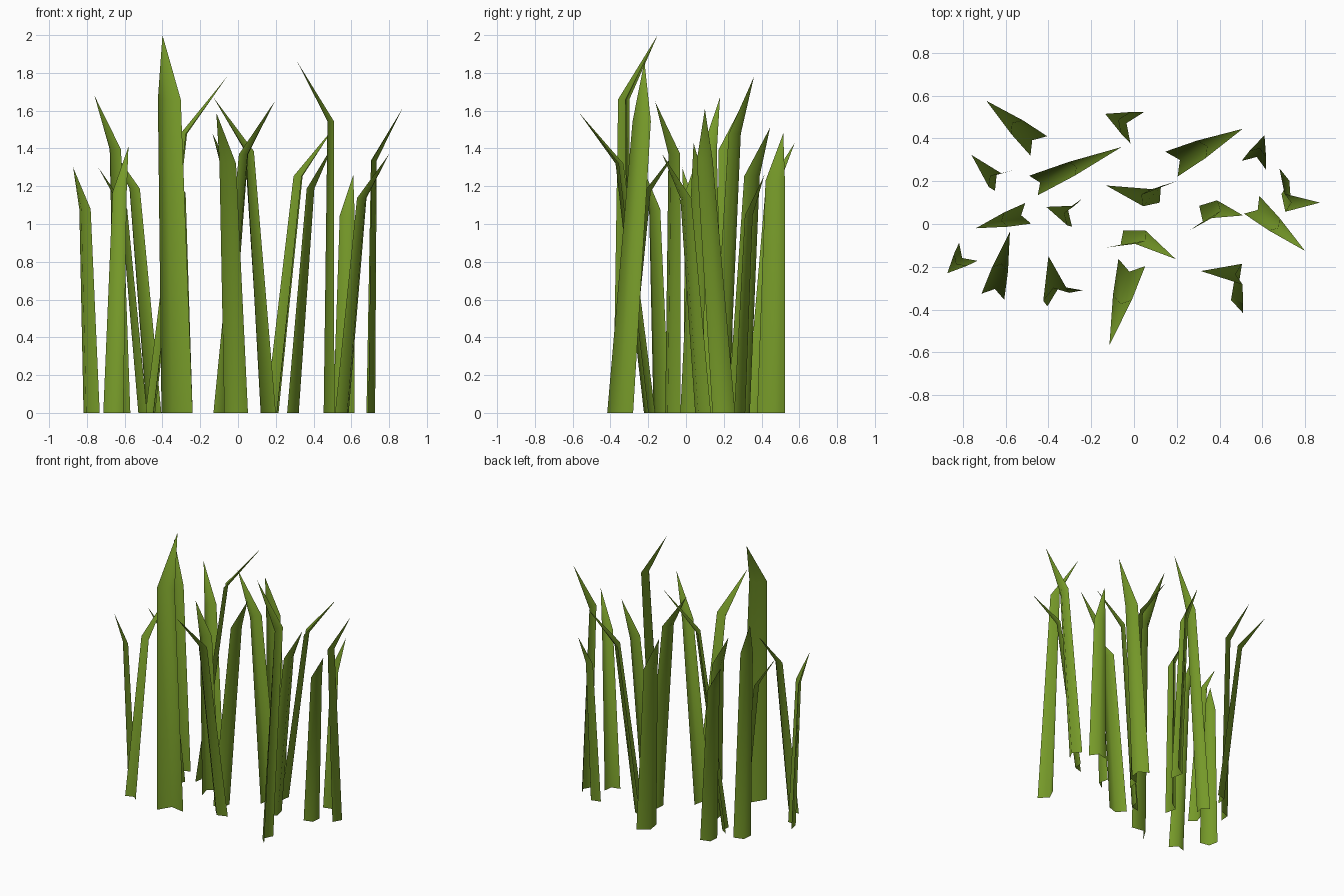
import bpy
from mathutils import Vector

if "Cube" in bpy.data.objects:
    bpy.data.objects.remove(bpy.data.objects["Cube"])

green = bpy.data.materials.new("grass green")
green.diffuse_color = (0.18, 0.32, 0.022, 1)
green.use_nodes = True
green.node_tree.nodes["Principled BSDF"].inputs["Base Color"].default_value = green.diffuse_color

FOLD = 0.34      # depth of the crease relative to width
TAPER = 0.70     # width at the bend relative to the base
BEND = 0.83      # bend height relative to the tip height
REACH = 0.46     # how far a straight blade has leaned at its bend

# Straight blades: base centre, width, tip
STRAIGHT = [
    (-.445, .365, .12, -.69, .576, 1.43),
    (.015, .45, .16, -.135, .515, 1.48),
    (.175, .28, .13, .508, .445, 1.51),
    (.56, .275, .12, .61, .415, 1.26),
    (.55, .09, .11, .80, -.126, 1.37),
    (-.01, -.18, .13, -.115, -.567, 1.59),
    (-.47, .18, .10, -.058, .36, 1.78),
    (-.495, .05, .10, -.74, -.02, 1.30),
    (-.775, -.13, .12, -.873, -.23, 1.30),
    (-.66, -.34, .11, -.58, -.035, 1.41),
]
# Twisted blades: both base corners, bend centre, tip
TWISTED = [
    (.68, .26, .69, .14, .72, .10, .87, .10, 1.61),
    (.26, -.03, .305, .085, .39, .065, .51, .04, 1.43),
    (.20, .20, .12, .10, .05, .13, -.13, .18, 1.67),
    (-.13, -.11, -.05, -.03, .04, -.07, .195, -.164, 1.65),
    (-.24, -.31, -.405, -.385, -.37, -.32, -.40, -.15, 2.0),
    (-.24, .12, -.29, -.012, -.31, .045, -.41, .08, 1.40),
    (-.57, .25, -.65, .155, -.66, .215, -.76, .323, 1.68),
    (.51, -.417, .49, -.28, .49, -.235, .313, -.22, 1.86),
]


def perpendicular(v):
    return Vector((-v.y, v.x, 0)).normalized()


def aligned(v, guide):
    return v if v.dot(guide) >= 0 else -v


def blade(left, right, bend, tip):
    lean = Vector((tip.x - bend.x, tip.y - bend.y, 0)).normalized()
    across = right - left
    width = across.length
    # base crease points towards the tip
    out = aligned(perpendicular(across), lean)
    crease = (left + right) / 2 + out * width * FOLD
    # bend section faces the way the tip leans
    turn = (lean + out).normalized()
    half = aligned(perpendicular(turn), across) * width * TAPER / 2
    depth = turn * width * TAPER * FOLD / 2
    verts = [left, crease, right,
             bend - half - depth, bend + depth, bend + half - depth, tip]
    faces = [(0, 1, 4, 3), (1, 2, 5, 4), (3, 4, 6), (4, 5, 6)]
    # keep the crease side as the outside
    if across.cross(Vector((0, 0, 1))).dot(out) < 0:
        faces = [f[::-1] for f in faces]
    mesh = bpy.data.meshes.new("grass_blade")
    mesh.from_pydata(verts, [], faces)
    mesh.materials.append(green)
    mesh.shade_smooth()
    bpy.context.collection.objects.link(bpy.data.objects.new("grass_blade", mesh))


for x, y, width, tx, ty, tz in STRAIGHT:
    base, tip = Vector((x, y, 0)), Vector((tx, ty, tz))
    lean = Vector((tx - x, ty - y, 0))
    side = perpendicular(lean) * width / 2
    bend = base + lean * REACH
    bend.z = tz * BEND
    blade(base - side, base + side, bend, tip)

for lx, ly, rx, ry, bx, by, tx, ty, tz in TWISTED:
    blade(Vector((lx, ly, 0)), Vector((rx, ry, 0)),
          Vector((bx, by, tz * BEND)), Vector((tx, ty, tz)))
